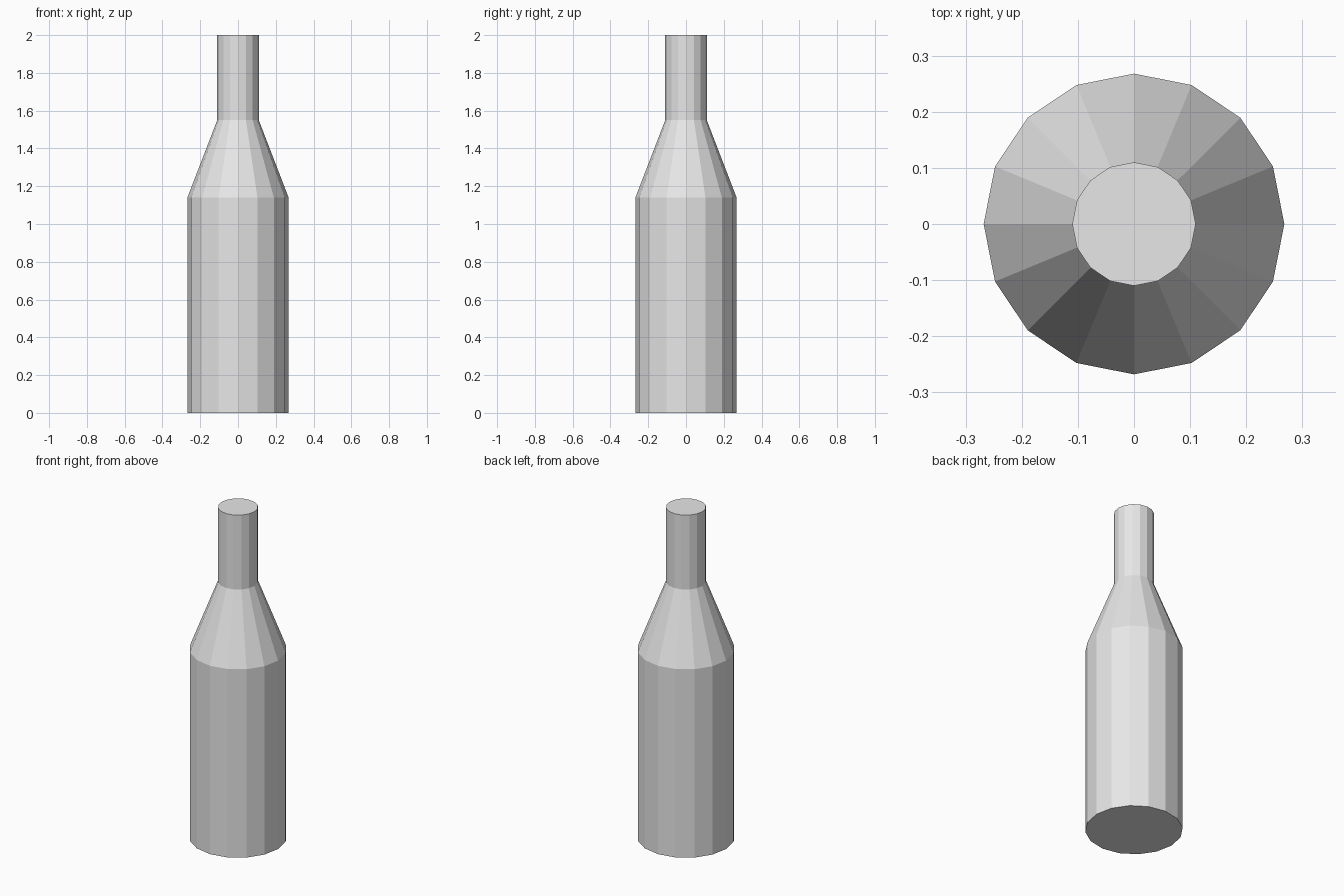
import bpy
import bmesh
from math import cos, sin, tau

cube = bpy.data.objects.get("Cube")
if cube:
    bpy.data.objects.remove(cube, do_unlink=True)

SIDES = 16
# Bottle outline as (radius, height), from base to mouth
PROFILE = [(0.268, 0), (0.268, 1.14), (0.11, 1.55), (0.11, 2)]

# Plain grey material
grey = bpy.data.materials.new("light_grey")
grey.use_nodes = True
colour = (0.8, 0.8, 0.8, 1)
grey.diffuse_color = colour
grey.node_tree.nodes["Principled BSDF"].inputs["Base Color"].default_value = colour

# Rings of the body, shoulder and neck
bm = bmesh.new()
rings = [
    [bm.verts.new((r * cos(tau * i / SIDES), r * sin(tau * i / SIDES), z))
     for i in range(SIDES)]
    for r, z in PROFILE
]

# Flat side panels between neighbouring rings
for low, high in zip(rings, rings[1:]):
    for i in range(SIDES):
        j = (i + 1) % SIDES
        bm.faces.new((low[i], low[j], high[j], high[i]))

# Closed base and mouth
bm.faces.new(rings[0][::-1])
bm.faces.new(rings[-1])

mesh = bpy.data.meshes.new("bottle")
bm.to_mesh(mesh)
bm.free()
mesh.materials.append(grey)
bottle = bpy.data.objects.new("bottle", mesh)
bpy.context.collection.objects.link(bottle)
